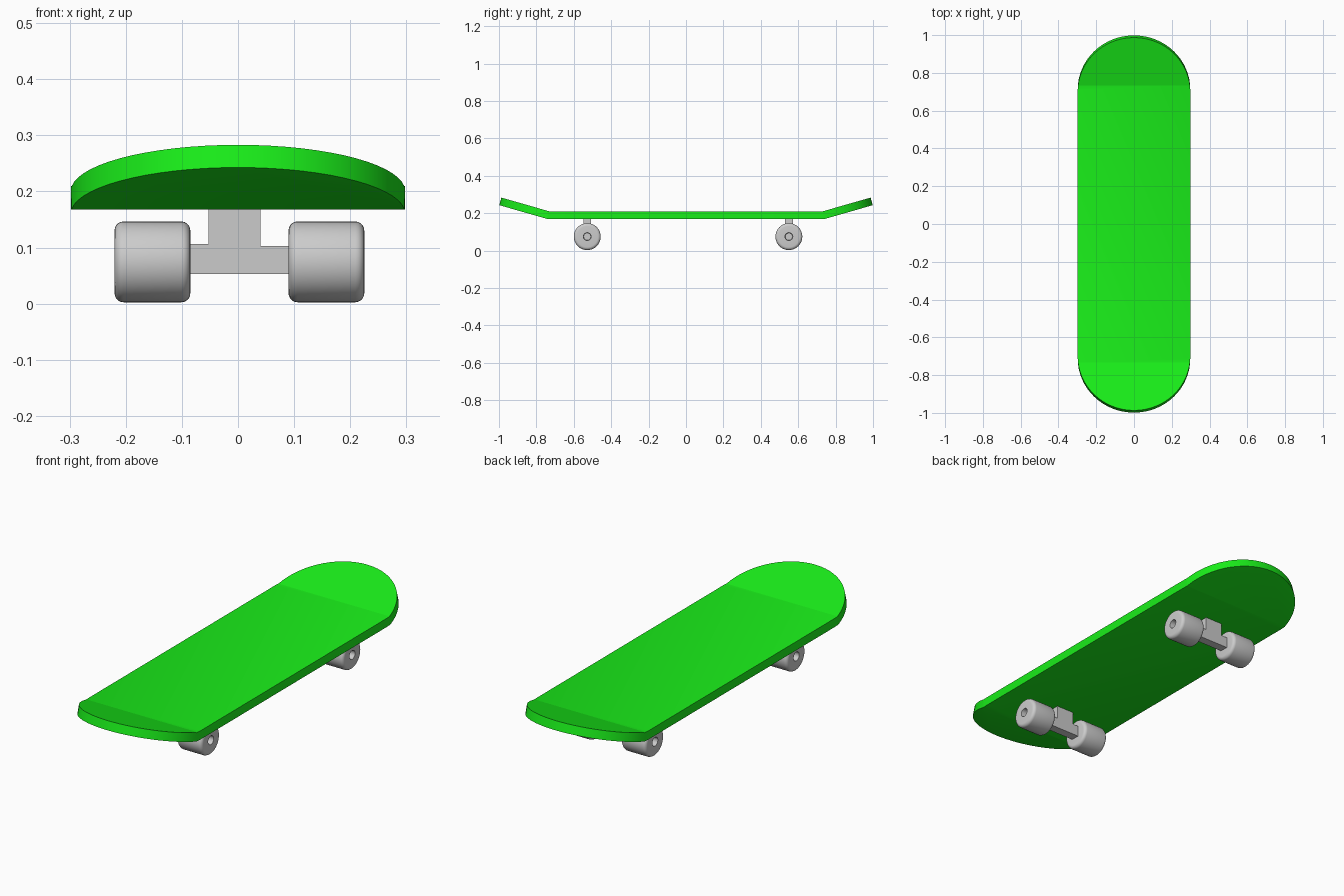
import bpy, bmesh, math
from mathutils import Vector

if "Cube" in bpy.data.objects:
    bpy.data.objects.remove(bpy.data.objects["Cube"])

GREEN = bpy.data.materials.new("green")
GREEN.diffuse_color = (0.01, 0.85, 0.01, 1)
GREEN.use_nodes = True
GREEN.node_tree.nodes["Principled BSDF"].inputs["Base Color"].default_value = GREEN.diffuse_color


def make_object(name, bm, smooth=None):
    bmesh.ops.recalc_face_normals(bm, faces=bm.faces)
    mesh = bpy.data.meshes.new(name)
    bm.to_mesh(mesh)
    bm.free()
    obj = bpy.data.objects.new(name, mesh)
    bpy.context.collection.objects.link(obj)
    if smooth:
        bpy.ops.object.select_all(action='DESELECT')
        bpy.context.view_layer.objects.active = obj
        obj.select_set(True)
        bpy.ops.object.shade_smooth_by_angle(angle=math.radians(smooth))
    return obj


# Deck: rounded outline, folded up at both ends
def deck():
    half, bend, thick, tilt = 0.298, 0.738, 0.042, math.radians(16)
    reach = 1.003 - half + 0.006
    outline = []
    for end in (1, -1):
        for i in range(33):
            a = math.pi * i / 32
            outline.append((end * half * math.cos(a), end * (reach + half * math.sin(a))))
    bm = bmesh.new()
    bottom = bm.faces.new([bm.verts.new((x, y, 0)) for x, y in outline])
    solid = bmesh.ops.extrude_face_region(bm, geom=[bottom])
    top = [v for v in solid["geom"] if isinstance(v, bmesh.types.BMVert)]
    bmesh.ops.translate(bm, verts=top, vec=(0, 0, thick))
    for y in (bend, -bend):
        bmesh.ops.bisect_plane(bm, geom=bm.verts[:] + bm.edges[:] + bm.faces[:],
                               plane_co=(0, y, 0), plane_no=(0, 1, 0))
    for v in bm.verts:
        d = abs(v.co.y) - bend
        s = math.copysign(1, v.co.y)
        if d > 1e-4:
            h = v.co.z
            v.co.y = s * (bend + d * math.cos(tilt) - h * math.sin(tilt))
            v.co.z = d * math.sin(tilt) + h * math.cos(tilt)
        v.co.z += 0.168
    make_object("deck", bm, 30).data.materials.append(GREEN)


# Wheel: lathed profile with rounded shoulders and a recessed hub
def wheel(name, centre, side):
    r, w, b = 0.072, 0.0675, 0.016
    profile = [(0, -w)]
    for cx, start in ((-w + b, 180), (w - b, 90)):
        for i in range(6):
            a = math.radians(start - 18 * i)
            profile.append((r - b + b * math.sin(a), cx + b * math.cos(a)))
    profile += [(0.021, w), (0.019, w - 0.03), (0, w - 0.03)]
    bm = bmesh.new()
    verts = [bm.verts.new((side * x, 0, rad)) for rad, x in profile]
    edges = [bm.edges.new(p) for p in zip(verts, verts[1:])]
    bmesh.ops.spin(bm, geom=verts + edges, cent=(0, 0, 0), axis=(1, 0, 0),
                   angle=math.tau, steps=40, use_duplicate=False)
    bmesh.ops.remove_doubles(bm, verts=bm.verts, dist=1e-5)
    bmesh.ops.translate(bm, verts=bm.verts, vec=centre)
    make_object(name, bm, 35)


# Truck: T-shaped hanger below the deck
def truck(name, y):
    pts = [(-0.1, 0.053), (0.1, 0.053), (0.1, 0.103), (0.04, 0.103), (0.04, 0.17),
           (-0.053, 0.17), (-0.053, 0.106), (-0.1, 0.106)]
    bm = bmesh.new()
    face = bm.faces.new([bm.verts.new((x, y - 0.021, z)) for x, z in pts])
    solid = bmesh.ops.extrude_face_region(bm, geom=[face])
    back = [v for v in solid["geom"] if isinstance(v, bmesh.types.BMVert)]
    bmesh.ops.translate(bm, verts=back, vec=(0, 0.042, 0))
    make_object(name, bm)


deck()
for end, y in (("front", -0.528), ("rear", 0.55)):
    truck(end + "_truck", y)
    wheel(end + "_left_wheel", Vector((-0.1525, y, 0.0745)), -1)
    wheel(end + "_right_wheel", Vector((0.1575, y, 0.0745)), 1)
